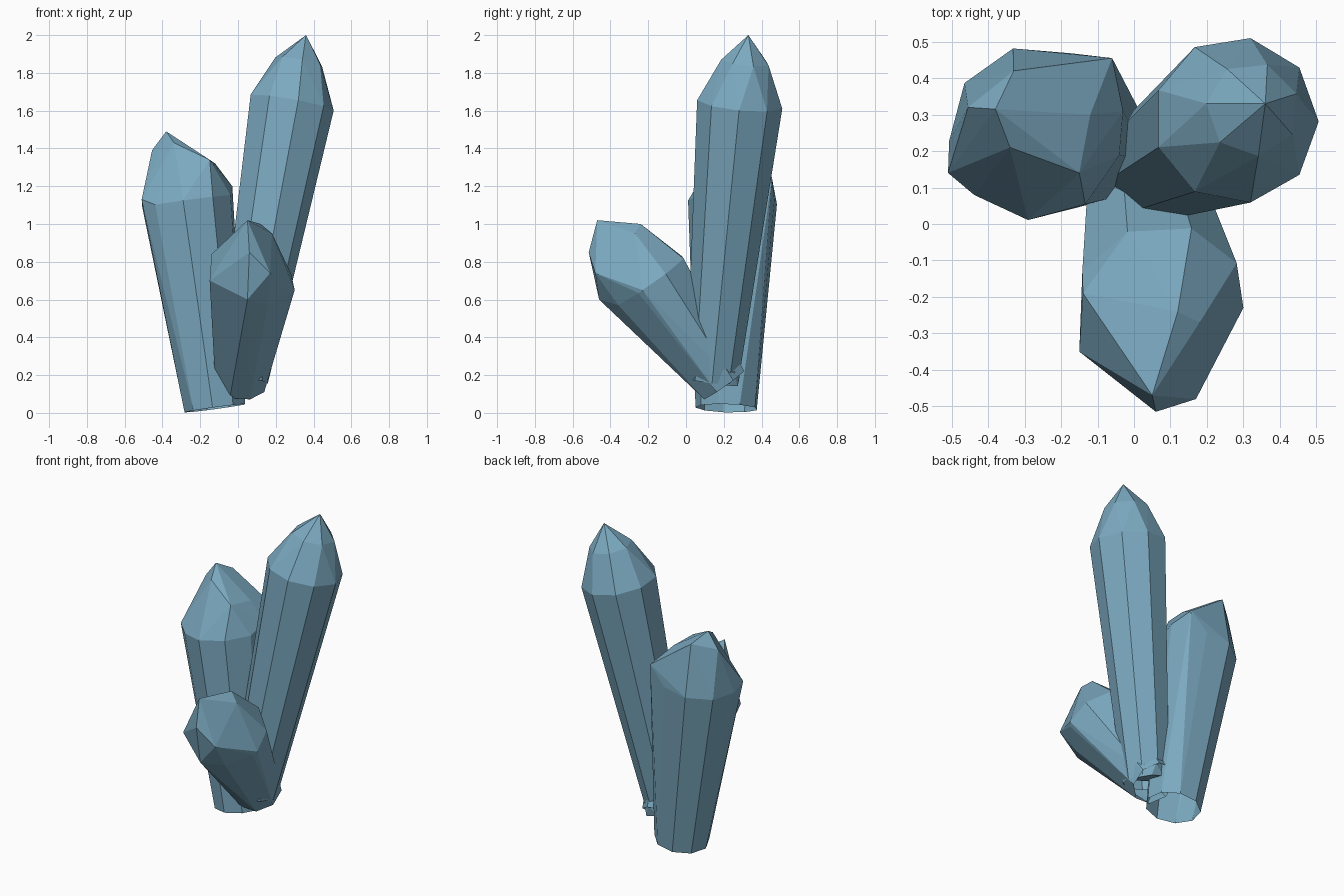
import bpy, bmesh, math
from mathutils import Vector

if "Cube" in bpy.data.objects:
    bpy.data.objects.remove(bpy.data.objects["Cube"])

mat = bpy.data.materials.new("crystal_blue")
mat.diffuse_color = (0.2, 0.4, 0.53, 1)
mat.use_nodes = True
mat.node_tree.nodes["Principled BSDF"].inputs["Base Color"].default_value = mat.diffuse_color


def ring(center, axis, r, n, twist=0):
    """Regular polygon perpendicular to an axis, first corner towards +x."""
    a = Vector(axis).normalized()
    u = (Vector((1, 0, 0)) - a * a.x).normalized()
    v = a.cross(u)
    c = Vector(center)
    pts = []
    for i in range(n):
        t = math.radians(twist) + 2 * math.pi * i / n
        pts.append(c + r * (u * math.cos(t) + v * math.sin(t)))
    return pts


def hull(name, pts, open_axis=None):
    """Flat-faced convex solid; open_axis removes the base facing away from it."""
    bm = bmesh.new()
    for p in pts:
        bm.verts.new(p)
    bmesh.ops.convex_hull(bm, input=bm.verts[:])
    loose = [v for v in bm.verts if not v.link_faces]
    bmesh.ops.delete(bm, geom=loose, context='VERTS')
    bmesh.ops.dissolve_limit(bm, angle_limit=math.radians(1.5),
                             verts=bm.verts[:], edges=bm.edges[:])
    bmesh.ops.recalc_face_normals(bm, faces=bm.faces[:])
    if open_axis:
        a = open_axis.normalized()
        caps = [f for f in bm.faces if f.normal.dot(a) < -0.9]
        bmesh.ops.delete(bm, geom=caps, context='FACES')
    me = bpy.data.meshes.new(name)
    bm.to_mesh(me)
    bm.free()
    me.materials.append(mat)
    ob = bpy.data.objects.new(name, me)
    bpy.context.collection.objects.link(ob)
    return ob


def crystal(name, base, r0, shoulder, r1, n, twist, crown):
    """Tapered open-bottomed shaft, closed above by faceted crown points."""
    axis = Vector(shoulder) - Vector(base)
    hull(name, ring(base, axis, r0, n, twist)
         + ring(shoulder, axis, r1, n, twist) + [Vector(p) for p in crown], axis)


# tall crystal leaning right and back
tall_axis = (0.26, 0.145, 1.44)
crystal("tall_crystal", (0.02, 0.14, 0.18), 0.14, (0.28, 0.285, 1.64), 0.23, 9, 0,
        ring((0.325, 0.315, 1.86), tall_axis, 0.13, 7, 20) + [(0.36, 0.33, 2.0)])

# medium crystal leaning left, with a slanted crown
crystal("left_crystal", (-0.12, 0.215, 0.025), 0.165, (-0.27, 0.25, 1.12), 0.24, 9, 25,
        [(-0.38, 0.315, 1.49), (-0.455, 0.32, 1.39), (-0.34, 0.21, 1.43),
         (-0.33, 0.42, 1.43), (-0.06, 0.455, 1.24), (-0.03, 0.31, 1.2),
         (-0.12, 0.30, 1.32), (-0.15, 0.14, 1.34), (-0.51, 0.14, 1.13)])

# short crystal leaning to the front, with a blunt crown
crystal("front_crystal", (0.01, 0.2, 0.15), 0.14, (0.07, -0.19, 0.7), 0.23, 8, 22.5,
        [(0.05, -0.47, 1.02), (0.06, -0.515, 0.85), (0.17, -0.48, 0.74),
         (0.05, -0.46, 0.6), (-0.15, -0.35, 0.7), (-0.14, -0.19, 0.84),
         (0.3, -0.23, 0.65), (0.18, -0.27, 0.95), (0.12, -0.24, 1.0)])

# small shard where the crystals meet
hull("base_shard", ring((0.05, 0.2, 0.17), (0.3, 0.2, 1), 0.09, 6)
     + ring((0.07, 0.22, 0.24), (0.3, 0.2, 1), 0.07, 6, 30))
